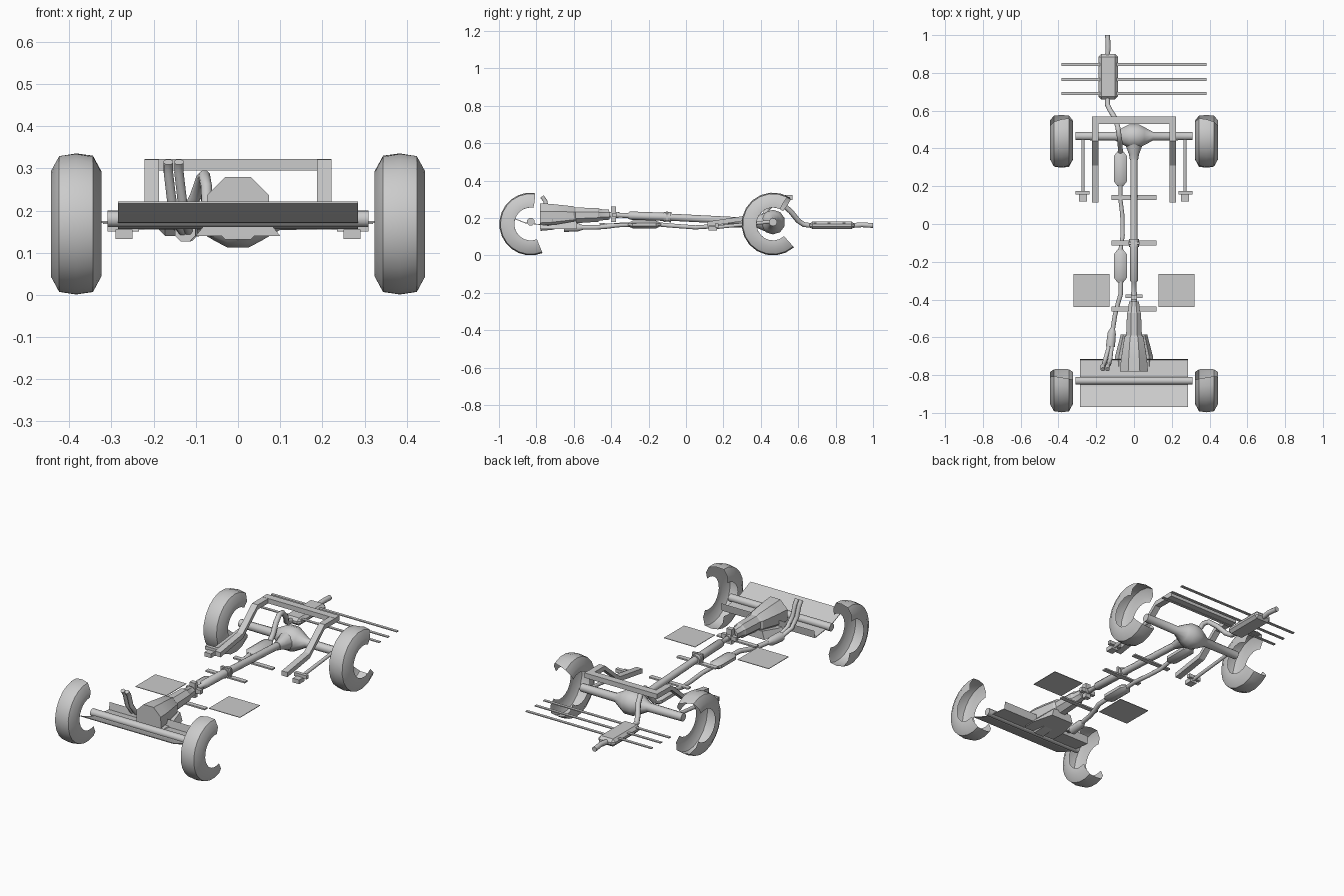
import bpy, bmesh, math
from mathutils import Vector, Matrix

if "Cube" in bpy.data.objects:
    bpy.data.objects.remove(bpy.data.objects["Cube"])

grey = bpy.data.materials.new("light grey")
grey.use_nodes = True
COLOUR = (0.6, 0.6, 0.6, 1)
grey.diffuse_color = COLOUR
grey.node_tree.nodes["Principled BSDF"].inputs["Base Color"].default_value = COLOUR


def finish(name, bm, smooth=None):
    mesh = bpy.data.meshes.new(name)
    bm.to_mesh(mesh)
    bm.free()
    obj = bpy.data.objects.new(name, mesh)
    bpy.context.collection.objects.link(obj)
    mesh.materials.append(grey)
    if smooth:
        bpy.ops.object.select_all(action="DESELECT")
        obj.select_set(True)
        bpy.context.view_layer.objects.active = obj
        bpy.ops.object.shade_smooth_by_angle(angle=math.radians(smooth))
    return obj


def bridge(bm, rings, closed=True, caps=True):
    n = len(rings[0])
    for a, b in zip(rings, rings[1:]):
        for i in range(n if closed else n - 1):
            j = (i + 1) % n
            bm.faces.new((a[i], a[j], b[j], b[i]))
    if caps:
        bm.faces.new(rings[0])
        bm.faces.new(rings[-1])
    bmesh.ops.recalc_face_normals(bm, faces=bm.faces)


def sweep(name, path, radii, sides=8, squash=1.0, smooth=50):
    """Round section carried along a path; one radius or one per point."""
    pts = [Vector(p) for p in path]
    if not isinstance(radii, (list, tuple)):
        radii = [radii] * len(pts)
    bm = bmesh.new()
    rings = []
    for i, p in enumerate(pts):
        d = (pts[min(i + 1, len(pts) - 1)] - pts[max(i - 1, 0)]).normalized()
        ref = Vector((0, 0, 1)) if abs(d.z) < 0.9 else Vector((0, 1, 0))
        u = d.cross(ref).normalized()
        v = u.cross(d)
        ring = []
        for k in range(sides):
            t = 2 * math.pi * (k + 0.5) / sides
            ring.append(bm.verts.new(p + radii[i] * (u * math.cos(t) + v * squash * math.sin(t))))
        rings.append(ring)
    bridge(bm, rings)
    return finish(name, bm, smooth)


def box(name, x, y, z):
    bm = bmesh.new()
    size = Vector((x[1] - x[0], y[1] - y[0], z[1] - z[0]))
    mid = Vector((x[0] + x[1], y[0] + y[1], z[0] + z[1])) / 2
    bmesh.ops.create_cube(bm, size=1, matrix=Matrix.Translation(mid) @ Matrix.Diagonal((*size, 1)))
    return finish(name, bm)


def ribbon(name, yz, x0, x1, thick):
    """Folded strip spanning x0..x1, following a side profile."""
    bm = bmesh.new()
    rings = [[bm.verts.new((x, y, z + dz)) for x, dz in
              ((x0, 0), (x1, 0), (x1, thick), (x0, thick))] for y, z in yz]
    bridge(bm, rings)
    return finish(name, bm)


def tyre(name, side, y, start, end, skew):
    """Open shell covering only part of the wheel's turn."""
    profile = [(-.058, .088), (-.06, .125), (-.04, .162), (0, .168),
               (.04, .162), (.06, .125), (.058, .088)]
    bm = bmesh.new()
    rings = []
    steps = 14
    for i in range(steps + 1):
        ring = []
        for px, r in profile:
            t = math.radians(start - skew * px + (end - start + skew * px) * i / steps)
            ring.append(bm.verts.new((side * (.384 + px), y + r * math.cos(t), .168 + r * math.sin(t))))
        rings.append(ring)
    bridge(bm, rings, closed=False, caps=False)
    # make the tread side face outwards
    if sum(f.normal.dot(f.calc_center_median() - Vector((side * .384, y, .168))) for f in bm.faces) < 0:
        bmesh.ops.reverse_faces(bm, faces=bm.faces)
    return finish(name, bm, 40)


# Parts found on both sides
for side, tag in ((1, "left"), (-1, "right")):
    tyre(f"front_tyre_{tag}", side, -.83, 84, 292, 60)
    tyre(f"rear_tyre_{tag}", side, .465, 58, 312, -100)
    xs = sorted((side * .13, side * .32))
    box(f"floor_plate_{tag}", xs, (-.44, -.265), (.168, .171))
    xs = sorted((side * .187, side * .222))
    ribbon(f"rear_rail_{tag}", [(.56, .295), (.44, .295), (.31, .185), (.115, .155)], *xs, .026)
    # shock absorber link and its foot
    sweep(f"rear_link_{tag}", [(side * .27, .45, .18), (side * .27, .16, .15)], .01)
    xs = sorted((side * .25, side * .29))
    box(f"link_foot_{tag}", xs, (.12, .165), (.132, .155))
    xs = sorted((side * .235, side * .31))
    box(f"link_bracket_{tag}", xs, (.155, .175), (.15, .17))

# Rear frame cross member
box("rear_cross_member", (-.222, .222), (.53, .57), (.295, .322))

# Front tray, beam and lower pan
ribbon("front_tray", [(-.97, .217), (-.91, .192), (-.86, .172), (-.72, .156), (-.714, .195)],
       -.285, .285, .004)
sweep("front_beam", [(-.31, -.83, .18), (.31, -.83, .18)], .021)
bm = bmesh.new()
rings = [[bm.verts.new(p) for p in ((-w, y, .14), (w, y, .14), (w * .8, y, z), (-w * .8, y, z))]
         for y, w, z in ((-.78, .1, .165), (-.7, .1, .165), (-.585, .07, .185))]
bridge(bm, rings)
finish("lower_pan", bm)

# Gearbox and drive line
sweep("gearbox", [(0, -.78, .205), (0, -.72, .206), (0, -.6, .212), (0, -.59, .214),
                  (0, -.47, .217), (0, -.46, .217), (0, -.41, .218)],
      [.08, .075, .055, .045, .04, .033, .029], sides=8, smooth=30)
sweep("gearbox_tail", [(0, -.42, .218), (0, -.36, .216)], .017)
box("coupling_yoke", (-.045, .045), (-.392, -.372), (.205, .228))
box("coupling_cross", (-.016, .016), (-.4, -.375), (.18, .262))
sweep("front_drive_shaft", [(0, -.37, .216), (0, -.31, .213), (0, -.3, .213), (0, -.1, .206)],
      [.013, .013, .022, .022], sides=10)
sweep("centre_joint", [(0, -.12, .206), (0, -.08, .204)], .027, sides=10)
sweep("rear_drive_shaft", [(0, -.1, .205), (0, .35, .182)], .019, sides=10)

# Rear axle with differential
sweep("rear_axle", [(x, .465, .178) for x in (-.31, -.1, -.055, -.025, .025, .055, .1, .31)],
      [.022, .024, .05, .066, .066, .05, .024, .022], sides=10)
sweep("differential_nose", [(0, .46, .178), (0, .43, .178), (0, .37, .18), (0, .34, .181)],
      [.056, .052, .028, .023], sides=10)

# Cross supports and thin rear bars
for i, (y, z) in enumerate(((-.45, .165), (-.1, .18), (.14, .16))):
    box(f"cross_support_{i + 1}", (-.12, .12), (y - .013, y + .013), (z, z + .008))
box("shaft_hanger", (-.03, .03), (-.108, -.096), (.18, .234))
for i, y in enumerate((.69, .765, .845)):
    box(f"rear_bar_{i + 1}", (-.385, .385), (y - .008, y + .008), (.17, .175))

# Exhaust: headers, collector, pipes, resonators and muffler
for i, dx in enumerate((0, .025)):
    sweep(f"header_pipe_{i + 1}", [(-.165 + dx, -.77, .315), (-.165 + dx, -.752, .29),
                                   (-.158 + dx, -.742, .23), (-.15 + dx, -.71, .18),
                                   (-.13 + dx * .5, -.64, .15)], .012)
sweep("collector", [(-.125, -.65, .15), (-.118, -.58, .15), (-.113, -.55, .15)], [.026, .024, .013])
sweep("front_pipe", [(-.113, -.56, .15), (-.1, -.48, .15), (-.085, -.42, .155),
                     (-.07, -.37, .162), (-.07, -.3, .165)], .013)
for name, y0, y1, z in (("front_resonator", -.31, -.135, .165), ("rear_resonator", .2, .385, .17)):
    sweep(name, [(-.072, y0, z), (-.072, y0 + .025, z), (-.072, y1 - .025, z), (-.072, y1, z)],
          [.016, .037, .037, .016], sides=8, squash=.6, smooth=30)
sweep("middle_pipe", [(-.072, -.14, .165), (-.06, -.06, .158), (-.062, .05, .15),
                      (-.072, .13, .155), (-.072, .21, .168)], .012)
sweep("over_axle_pipe", [(-.072, .38, .172), (-.073, .41, .2), (-.075, .44, .255), (-.08, .475, .283),
                         (-.085, .51, .278), (-.1, .56, .235), (-.125, .6, .185),
                         (-.14, .63, .165), (-.14, .67, .16)], .014)
muffler = box("muffler", (-.188, -.085), (.66, .9), (.14, .182))
bevel = muffler.modifiers.new("bevel", "BEVEL")
bevel.width = .015
bevel.segments = 1
sweep("tail_pipe", [(-.14, .89, .16), (-.137, .94, .164), (-.14, 1.0, .16)], .014)
